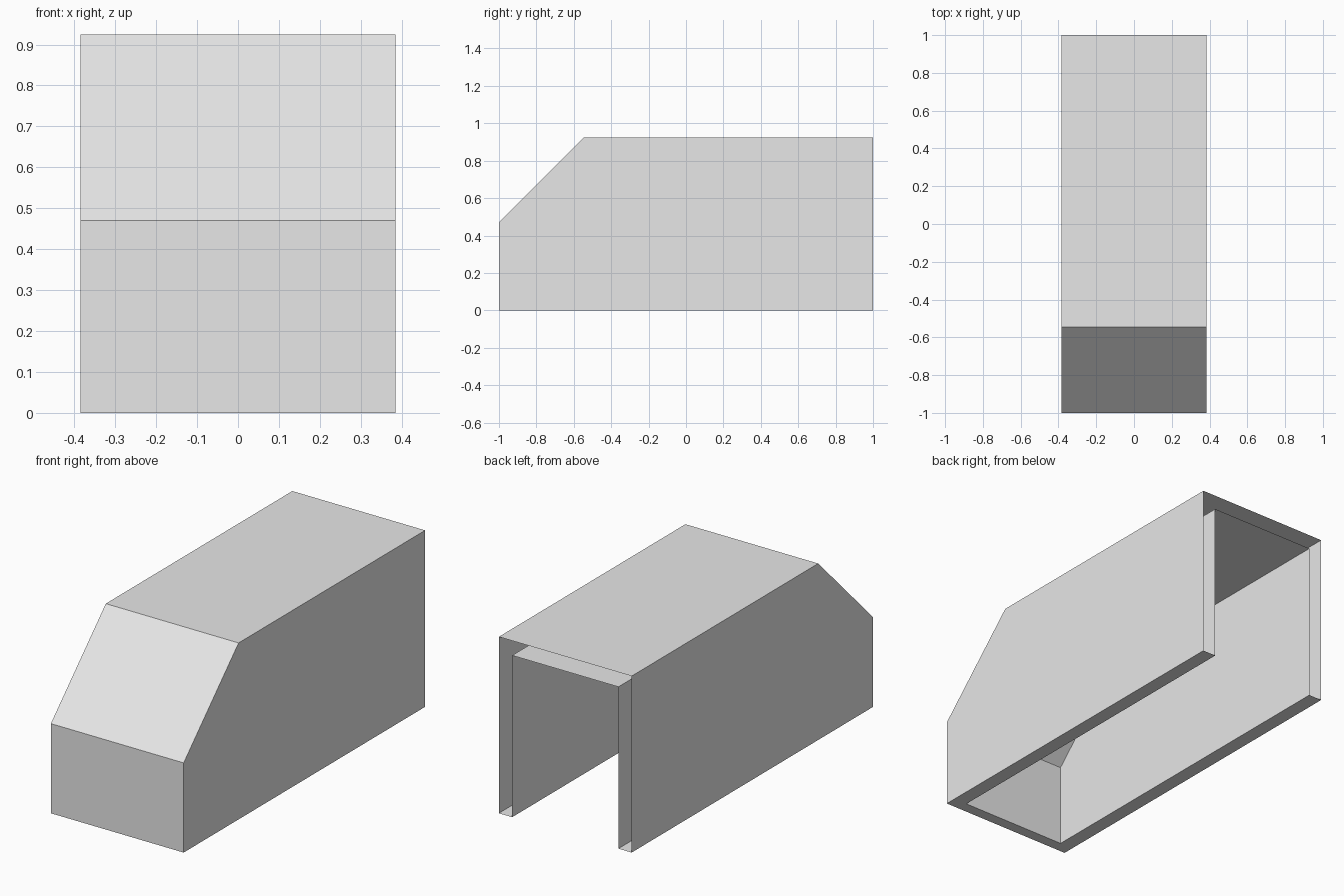
import bpy, bmesh

cube = bpy.data.objects.get("Cube")
if cube:
    bpy.data.objects.remove(cube, do_unlink=True)

# One plain light grey
grey = bpy.data.materials.new("light_grey")
grey.use_nodes = True
colour = (0.8, 0.8, 0.8, 1)
grey.diffuse_color = colour
grey.node_tree.nodes["Principled BSDF"].inputs["Base Color"].default_value = colour

# Side profiles (y, z): back foot, front foot, slope foot, slope top, roof back
OUTER = [(1, 0), (-1, 0), (-1, 0.47), (-0.545, 0.925), (1, 0.925)]
INNER = [(1, 0), (-0.94, 0), (-0.94, 0.438), (-0.53, 0.848), (1, 0.848)]


def add_skin(bm, profile, half_width, inward):
    """Sweep a profile across x, leaving the floor and back open."""
    right, left = [[bm.verts.new((x, y, z)) for y, z in profile]
                   for x in (-half_width, half_width)]
    faces = [right[::-1], left]
    for i in range(1, len(profile) - 1):
        faces.append([right[i], right[i + 1], left[i + 1], left[i]])
    for loop in faces:
        bm.faces.new(loop[::-1] if not inward else loop)
    return right, left


bm = bmesh.new()
outer_right, outer_left = add_skin(bm, OUTER, 0.385, False)
inner_right, inner_left = add_skin(bm, INNER, 0.308, True)

# Bottom rim joins both skins around the two sides and the front
outer_foot = [outer_right[0], outer_right[1], outer_left[1], outer_left[0]]
inner_foot = [inner_right[0], inner_right[1], inner_left[1], inner_left[0]]
for i in range(3):
    bm.faces.new([outer_foot[i], inner_foot[i], inner_foot[i + 1], outer_foot[i + 1]])

# Make each face look away from the material of the wall
bm.normal_update()
for face in bm.faces:
    centre = face.calc_center_median()
    is_rim = centre.z < 0.001
    is_outer = any(v in outer_right or v in outer_left for v in face.verts)
    middle = (0, 0.1, 0.4)
    away = face.normal.dot(centre - type(centre)(middle))
    wrong = face.normal.z > 0 if is_rim else (away > 0) != is_outer
    if wrong:
        face.normal_flip()

mesh = bpy.data.meshes.new("hollow_cover")
bm.to_mesh(mesh)
bm.free()
mesh.materials.append(grey)
cover = bpy.data.objects.new("hollow_cover", mesh)
bpy.context.scene.collection.objects.link(cover)
